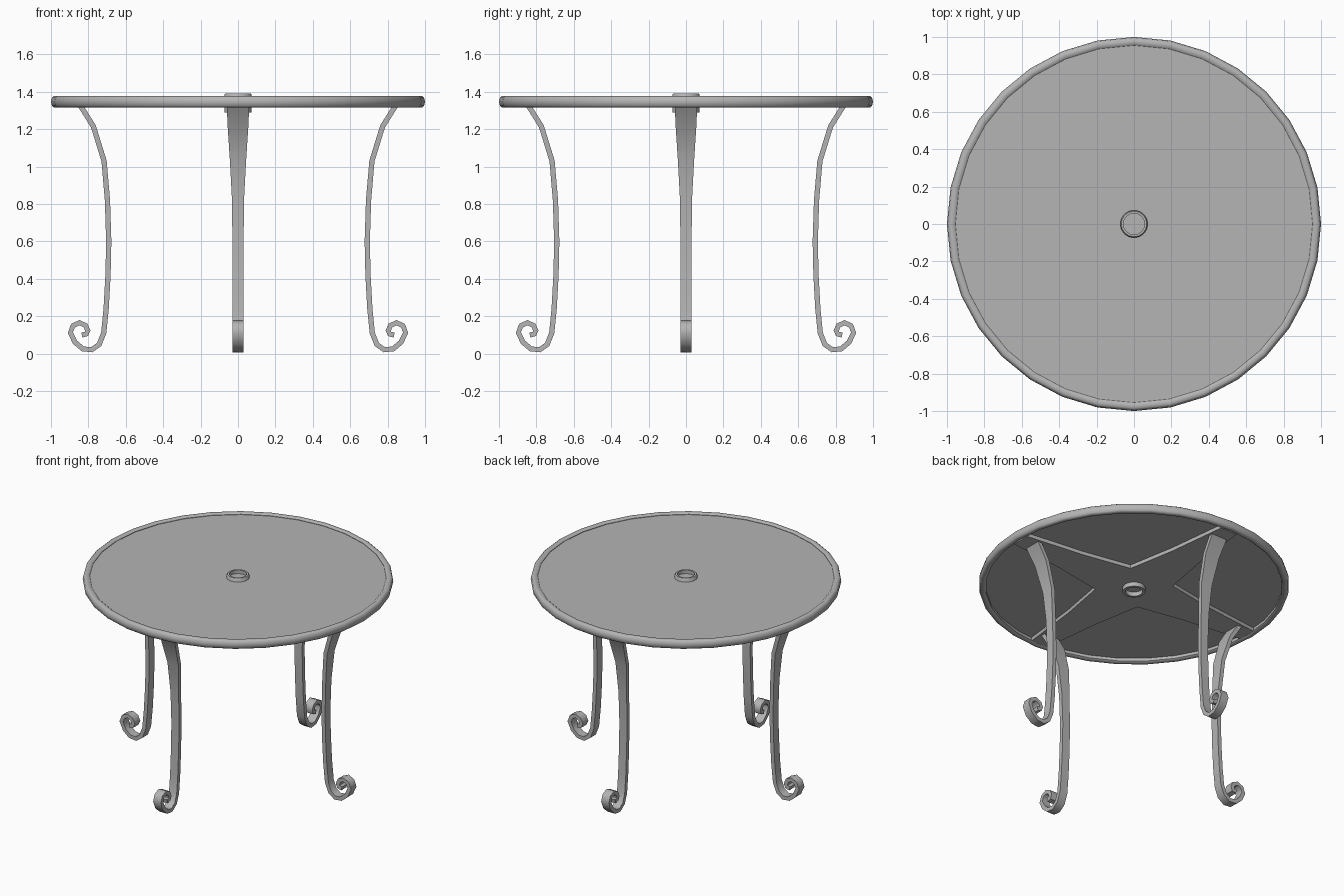
import bpy, bmesh, math
from mathutils import Vector, Matrix

if "Cube" in bpy.data.objects:
    bpy.data.objects.remove(bpy.data.objects["Cube"])

metal = bpy.data.materials.new("grey metal")
metal.diffuse_color = (0.46, 0.46, 0.46, 1)
metal.use_nodes = True
metal.node_tree.nodes["Principled BSDF"].inputs["Base Color"].default_value = metal.diffuse_color


def finish(name, bm, angle=40):
    bmesh.ops.recalc_face_normals(bm, faces=bm.faces)
    me = bpy.data.meshes.new(name)
    bm.to_mesh(me)
    bm.free()
    ob = bpy.data.objects.new(name, me)
    bpy.context.collection.objects.link(ob)
    me.materials.append(metal)
    bpy.ops.object.select_all(action='DESELECT')
    ob.select_set(True)
    bpy.context.view_layer.objects.active = ob
    bpy.ops.object.shade_smooth_by_angle(angle=math.radians(angle))
    return ob


def lathe(name, profile, n):
    """Closed (radius, z) profile turned around the z axis."""
    bm = bmesh.new()
    rings = []
    for k in range(n):
        a = 2 * math.pi * k / n
        rings.append([bm.verts.new((r * math.cos(a), r * math.sin(a), z)) for r, z in profile])
    m = len(profile)
    for k in range(n):
        p, q = rings[k], rings[(k + 1) % n]
        for i in range(m):
            j = (i + 1) % m
            bm.faces.new((p[i], q[i], q[j], p[j]))
    return finish(name, bm)


def plate(name, outline, z0, z1):
    bm = bmesh.new()
    f = bm.faces.new([bm.verts.new((x, y, z0)) for x, y in outline])
    ext = bmesh.ops.extrude_face_region(bm, geom=[f], use_keep_orig=True)
    for v in ext["geom"]:
        if isinstance(v, bmesh.types.BMVert):
            v.co.z = z1
    return finish(name, bm)


# rounded outer rim
lathe("table_rim", [(0.955, 1.325), (0.965, 1.317), (0.985, 1.317), (0.995, 1.325), (1.0, 1.347),
                    (0.995, 1.369), (0.985, 1.377), (0.965, 1.377), (0.955, 1.369)], 32)

# flat table top
plate("table_top", [(0.96 * math.cos(2 * math.pi * k / 96), 0.96 * math.sin(2 * math.pi * k / 96))
                    for k in range(96)], 1.345, 1.366)

# four-pointed brace under the top
star = []
for k in range(4):
    rot = Matrix.Rotation(k * math.pi / 2, 2)
    for p in [(0.52, -0.115), (0.95, -0.065), (0.95, 0.065), (0.52, 0.115), (0.177, 0.177)]:
        star.append(tuple(rot @ Vector(p)))
plate("under_brace", star, 1.32, 1.346)

# umbrella hole ring in the centre
lathe("centre_ring", [(0.056, 1.29), (0.073, 1.29), (0.073, 1.385), (0.068, 1.391), (0.056, 1.391)], 32)

# scrolled legs: flat strip following a (radius, z, half width) path
PATH = [(0.845, 1.33, 0.06), (0.773, 1.215, 0.055), (0.716, 1.03, 0.043), (0.698, 0.82, 0.032),
        (0.691, 0.60, 0.03), (0.695, 0.42, 0.03), (0.705, 0.24, 0.03), (0.718, 0.11, 0.03),
        (0.742, 0.05, 0.03), (0.782, 0.021, 0.03), (0.83, 0.026, 0.03), (0.872, 0.062, 0.03),
        (0.896, 0.113, 0.03), (0.882, 0.15, 0.03), (0.848, 0.166, 0.03), (0.815, 0.151, 0.03),
        (0.803, 0.123, 0.03), (0.810, 0.106, 0.03), (0.835, 0.10, 0.03)]
HALF = 0.014


def leg(name, angle):
    bm = bmesh.new()
    rot = Matrix.Rotation(angle, 3, 'Z')
    pts = [Vector(p[:2]) for p in PATH]
    rings = []
    for i, p in enumerate(pts):
        d = (pts[min(i + 1, len(pts) - 1)] - pts[max(i - 1, 0)]).normalized()
        nrm = Vector((-d.y, d.x)) * HALF
        w = PATH[i][2]
        ring = []
        for s, t in ((1, 1), (1, -1), (-1, -1), (-1, 1)):
            q = p + nrm * s
            ring.append(bm.verts.new(rot @ Vector((q.x, w * t, max(q.y, 0.0)))))
        rings.append(ring)
    for a, b in zip(rings, rings[1:]):
        for i in range(4):
            j = (i + 1) % 4
            bm.faces.new((a[i], a[j], b[j], b[i]))
    bm.faces.new(rings[0])
    bm.faces.new(rings[-1])
    lo = min(v.co.z for v in bm.verts)
    return finish(name, bm, 50)


for k, side in enumerate(("right", "back", "left", "front")):
    leg(side + "_leg", k * math.pi / 2)
